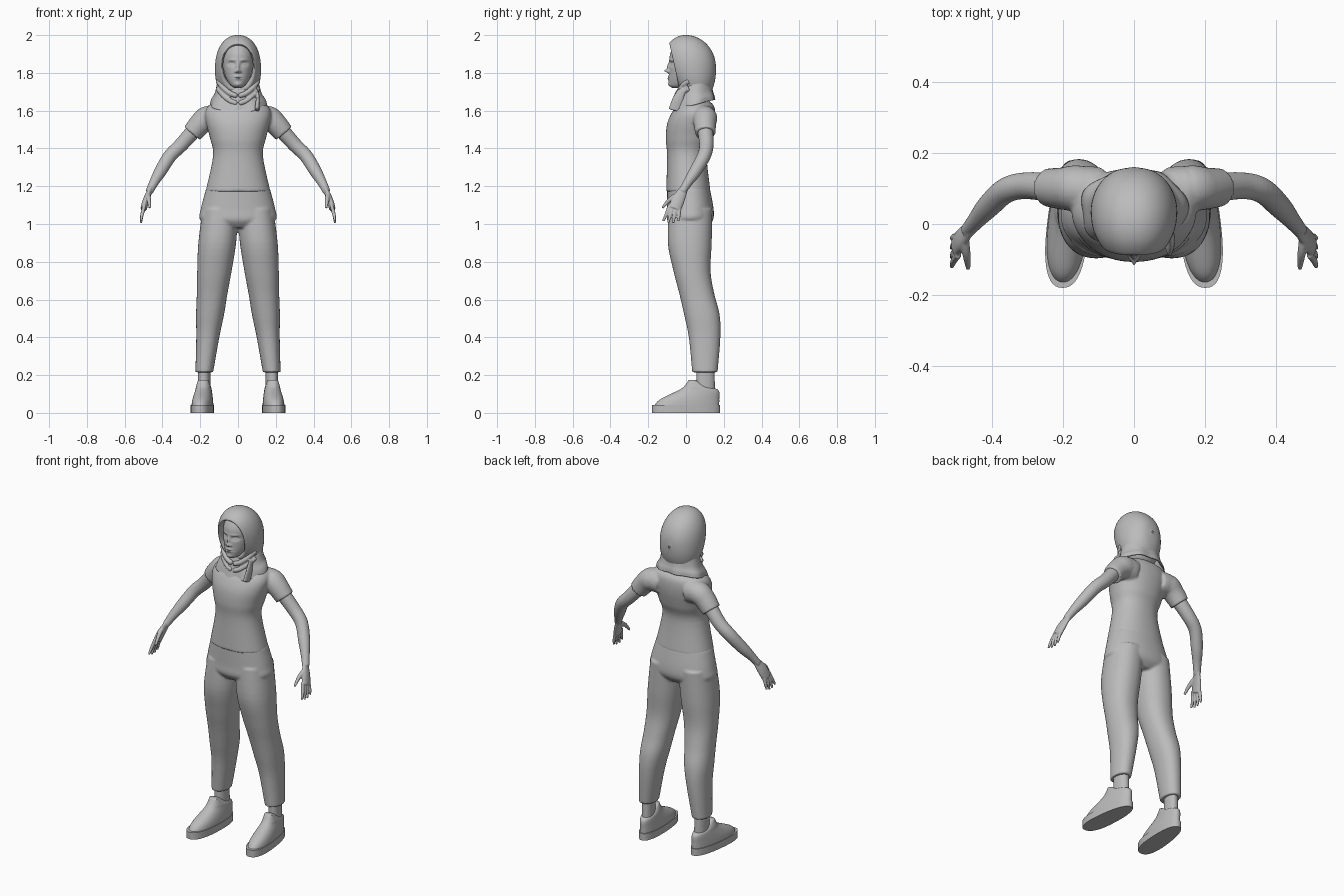
import bpy, bmesh, math
from mathutils import Vector

cube = bpy.data.objects.get("Cube")
if cube:
    bpy.data.objects.remove(cube)

grey = bpy.data.materials.new("plain grey")
grey.use_nodes = True
grey.diffuse_color = (.5, .5, .5, 1)
grey.node_tree.nodes["Principled BSDF"].inputs["Base Color"].default_value = grey.diffuse_color


def smooth_rows(rows, steps):
    """Catmull-Rom interpolation between sparse sections."""
    padded = [rows[0], *rows, rows[-1]]
    result = []
    for before, start, end, after in zip(padded, padded[1:], padded[2:], padded[3:]):
        for step in range(steps):
            t = step / steps
            result.append([q + t * (r - p) / 2 + t * t * (p - 2.5 * q + 2 * r - s / 2)
                           + t ** 3 * (3 * (q - r) + s - p) / 2
                           for p, q, r, s in zip(before, start, end, after)])
    return result + [rows[-1]]


def skin(bm, rings, caps):
    loops = [[bm.verts.new(point) for point in ring] for ring in rings]
    for low, high in zip(loops, loops[1:]):
        for i in range(len(low)):
            bm.faces.new((low[i - 1], low[i], high[i], high[i - 1]))
    if caps:
        bm.faces.new(loops[0])
        bm.faces.new(loops[-1])


def loft(bm, rows, axis="z", power=2.2, caps=True, segments=48, steps=5, shape=None):
    """Each row: place on the axis, half width in x, low and high limit of the section."""
    rings = []
    for place, width, low, high in smooth_rows(rows, steps):
        ring = []
        for i in range(segments):
            angle = math.tau * i / segments
            c, s = math.cos(angle), math.sin(angle)
            x = width * math.copysign(abs(c) ** (2 / power), c)
            other = (low + high) / 2 + (high - low) / 2 * math.copysign(abs(s) ** (2 / power), s)
            point = Vector((x, other, place)) if axis == "z" else Vector((x, place, other))
            if shape:
                shape(point)
            ring.append(point)
        rings.append(ring)
    skin(bm, rings, caps)


def tube(bm, rows, flat=1, side=1, segments=20, steps=5):
    """Each row: centre x, y, z and radius; flat thins the section."""
    path = smooth_rows(rows, steps)
    centres = [Vector(row[:3]) for row in path]
    rings = []
    for i, (centre, row) in enumerate(zip(centres, path)):
        along = centres[min(i + 1, len(path) - 1)] - centres[max(i - 1, 0)]
        across = along.cross(Vector((1, 0, 0))).normalized()
        outward = along.cross(across).normalized()
        ring = []
        for k in range(segments):
            angle = math.tau * k / segments
            point = centre + row[3] * (across * math.cos(angle) + outward * flat * math.sin(angle))
            point.x *= side
            ring.append(point)
        rings.append(ring)
    skin(bm, rings, True)


def finish(name, bm, voxel=0, mirror=False, thickness=0, sharp=50):
    bmesh.ops.recalc_face_normals(bm, faces=bm.faces)
    mesh = bpy.data.meshes.new(name)
    bm.to_mesh(mesh)
    bm.free()
    mesh.materials.append(grey)
    part = bpy.data.objects.new(name, mesh)
    bpy.context.collection.objects.link(part)
    bpy.ops.object.select_all(action="DESELECT")
    part.select_set(True)
    bpy.context.view_layer.objects.active = part
    if voxel:
        bpy.ops.object.shade_smooth()
        remesh = part.modifiers.new("blend", "REMESH")
        remesh.mode = "VOXEL"
        remesh.voxel_size = voxel
        remesh.use_smooth_shade = True
        part.modifiers.new("relax", "SMOOTH").iterations = 3
    else:
        bpy.ops.object.shade_smooth_by_angle(angle=math.radians(sharp))
    if thickness:
        part.modifiers.new("cloth", "SOLIDIFY").thickness = thickness
    if mirror:
        part.modifiers.new("mirror", "MIRROR")


# Shirt: torso blended with both sleeves
bm = bmesh.new()
loft(bm, [(1.17, .172, -.105, .13), (1.36, .132, -.1, .11), (1.45, .147, -.107, .135),
          (1.53, .168, -.1, .152), (1.59, .175, -.075, .155), (1.63, .15, -.045, .145),
          (1.66, .08, -.02, .11)])
for side in (1, -1):
    tube(bm, [(.1, .09, 1.56, .07), (.16, .1, 1.56, .066), (.2, .1, 1.53, .06),
              (.243, .103, 1.48, .054)], side=side)
finish("shirt", bm, voxel=.007)

# Trousers: pelvis blended with both legs
bm = bmesh.new()
loft(bm, [(.98, .1, -.07, .11), (1.02, .198, -.1, .143), (1.08, .197, -.1, .146),
          (1.19, .168, -.1, .126)])
for side in (1, -1):
    def splay(point):
        point.x = side * (point.x + .2 - .1 * point.z)

    loft(bm, [(.215, .047, .033, .167), (.4, .061, .015, .182), (.52, .074, -.01, .178),
              (.63, .081, -.035, .15), (.75, .091, -.066, .13), (.9, .1, -.096, .136),
              (1.08, .095, -.09, .14)], shape=splay)
finish("trousers", bm, voxel=.007)

# Arms and hands
bm = bmesh.new()
tube(bm, [(.22, .1, 1.51, .042), (.3, .108, 1.42, .038), (.36, .095, 1.36, .036),
          (.41, .05, 1.28, .033), (.445, .01, 1.22, .025), (.47, -.02, 1.17, .02)])
tube(bm, [(.46, -.01, 1.19, .022), (.485, -.04, 1.13, .034), (.5, -.06, 1.08, .034)], flat=.5)
for finger in range(4):
    root, tip = -.087 + .018 * finger, -.122 + .027 * finger
    end = 1 + .01 * abs(finger - 1.5)
    tube(bm, [(.495, root, 1.1, .01), (.508, (root + tip) / 2, 1.05, .0095),
              (.514, tip, end, .006)], segments=10)
tube(bm, [(.478, -.045, 1.155, .014), (.472, -.085, 1.13, .012), (.467, -.125, 1.085, .007)],
     segments=10)
finish("arm", bm, voxel=.004, mirror=True)


# Shoes: rounded upper on a flat sole, toes turned slightly out and broader than the heel
def foot(point):
    point.x = point.x * (1 - .6 * point.y) + .187 - .08 * point.y


bm = bmesh.new()
loft(bm, [(.03, .056, -.17, .175), (.07, .053, -.14, .176), (.12, .044, -.04, .172),
          (.14, .04, -.01, .12), (.175, .027, .015, .05)], shape=foot)
finish("shoe_upper", bm, mirror=True, sharp=70)

bm = bmesh.new()
loft(bm, [(0, .058, -.18, .18), (.042, .058, -.18, .18)], power=2.4, steps=1, shape=foot)
finish("shoe_sole", bm, mirror=True)

# Ankles
bm = bmesh.new()
loft(bm, [(.06, .034, .055, .155), (.25, .034, .055, .15)], steps=2, shape=foot)
finish("ankle", bm, mirror=True)

# Face relief: place beside and above the nose tip, width, height, forward push
nose_height = 1.81
relief = {
    "nose bridge": (0, .022, .009, .022, .012), "nose tip": (0, 0, .011, .009, .022),
    "nostril": (.013, -.004, .007, .006, .007), "eye socket": (.034, .038, .018, .011, -.014),
    "eyeball": (.034, .036, .011, .006, .008), "brow": (.03, .058, .02, .006, .004),
    "lips": (0, -.036, .02, .012, .009), "mouth line": (0, -.035, .024, .002, -.006),
    "chin": (0, -.072, .018, .011, .006),
}


def carve_face(point):
    if point.y < 0:
        for beside, above, width, height, push in relief.values():
            across = (abs(point.x) - beside) / width
            upward = (point.z - nose_height - above) / height
            point.y -= push * math.exp(-across ** 2 - upward ** 2)


bm = bmesh.new()
loft(bm, [(1.72, .015, -.07, -.03), (1.73, .034, -.084, 0), (1.75, .05, -.09, .04),
          (1.785, .068, -.089, .08), (1.84, .08, -.088, .11), (1.9, .08, -.084, .12),
          (1.95, .06, -.06, .1)], power=2, segments=140, steps=16, shape=carve_face)
finish("head", bm, sharp=80)

bm = bmesh.new()
loft(bm, [(1.6, .05, -.03, .09), (1.76, .05, -.03, .09)], steps=2)
finish("neck", bm)


# Headscarf: rounded hood with a leaning face opening
def lean(point):
    point.y -= (point.z - 1.84) * (.16 - point.y)


hood = [(0, .08, 1.735, 1.945), (-.045, .079, 1.73, 1.946)]
for degrees in range(-45, 90, 19):
    turn = math.radians(degrees)
    height = .18 * math.cos(turn)
    middle = 1.83 - .01 * math.sin(turn) - .01 * math.cos(turn)
    hood.append((.03 + .13 * math.sin(turn), .122 * math.cos(turn) ** .9,
                 middle - height, middle + height))
bm = bmesh.new()
loft(bm, hood, axis="y", caps=False, segments=56, shape=lean)
finish("scarf_hood", bm, sharp=80)


# Headscarf: cape over the shoulders with a dipped, rippled hem
def drape(point):
    loose = max(0, min(1, (1.75 - point.z) / .13))
    around = math.atan2(point.y - .04, point.x)
    ripple = loose * .035 * math.sin(7 * around + 1)
    dip = .022 * math.exp(-(point.x / .07) ** 2) if point.y < .04 else 0
    point.z += loose * (.25 * point.y - dip)
    point.x *= 1 + ripple
    point.y += ripple * (point.y - .04)


bm = bmesh.new()
loft(bm, [(1.78, .105, -.01, .13), (1.69, .122, -.045, .142), (1.65, .142, -.06, .15),
          (1.62, .15, -.072, .153)], caps=False, segments=72, shape=drape)
finish("scarf_cape", bm, thickness=.006, sharp=70)

# Headscarf: cowl folds below the chin and a hanging end
bm = bmesh.new()
for level in (1.68, 1.64):
    cowl = []
    for degrees in range(-80, 81, 20):
        turn = math.radians(degrees)
        cowl.append((.108 * math.sin(turn), .03 - .08 * math.cos(turn),
                     level + .08 * math.sin(turn) ** 2, .014))
    tube(bm, cowl)
tube(bm, [(.1, -.02, 1.71, .02), (.105, -.042, 1.66, .03), (.1, -.058, 1.6, .036)], flat=.35)
finish("scarf_folds", bm, voxel=.005)
